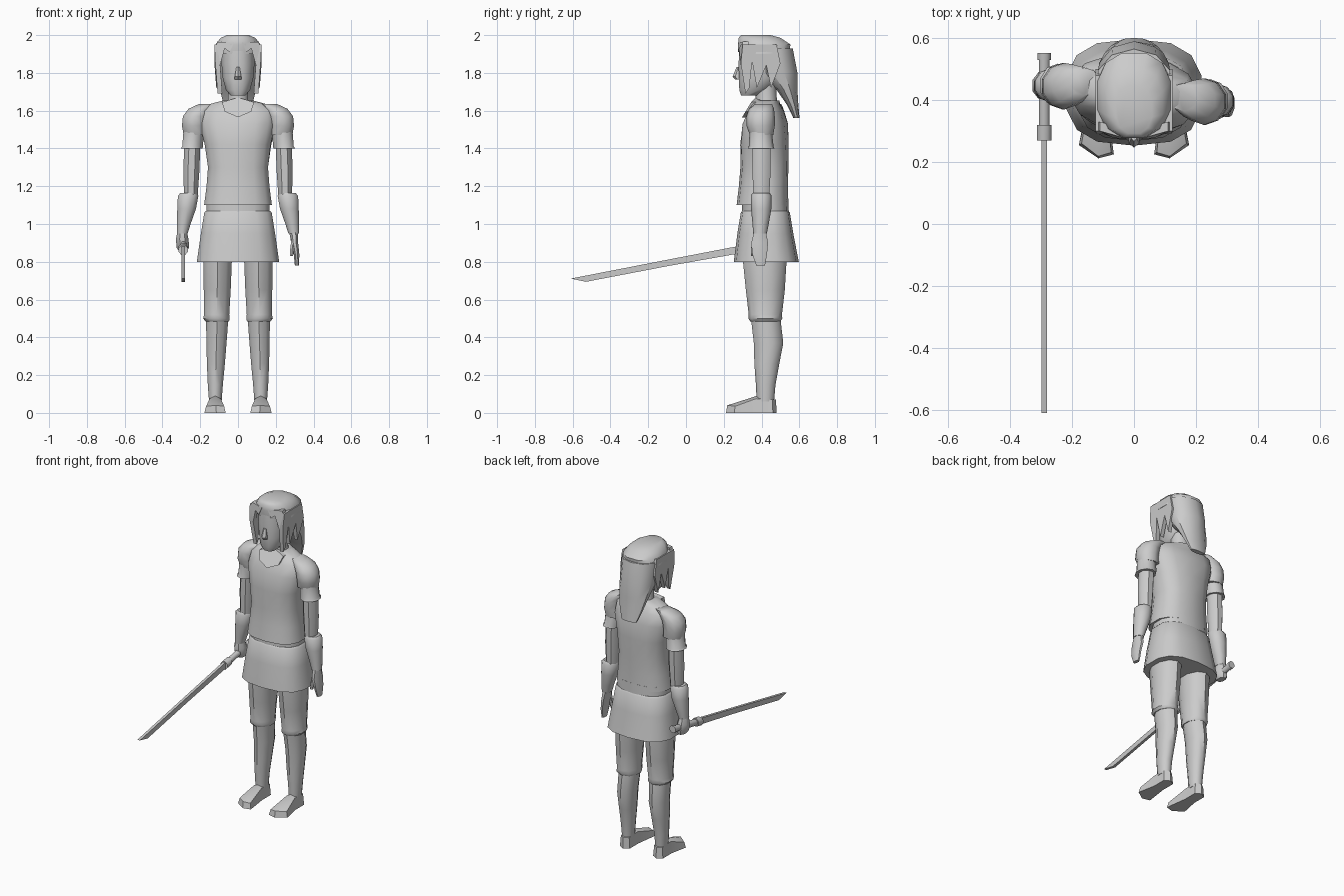
import bpy, bmesh, math
from mathutils import Vector

GREY = bpy.data.materials.new("light grey")
GREY.diffuse_color = (0.6, 0.6, 0.6, 1)


def finish(name, bm, angle=45):
    bmesh.ops.recalc_face_normals(bm, faces=bm.faces)
    me = bpy.data.meshes.new(name)
    bm.to_mesh(me)
    bm.free()
    me.materials.append(GREY)
    ob = bpy.data.objects.new(name, me)
    bpy.context.collection.objects.link(ob)
    bpy.ops.object.select_all(action='DESELECT')
    ob.select_set(True)
    bpy.context.view_layer.objects.active = ob
    bpy.ops.object.shade_smooth_by_angle(angle=math.radians(angle))
    return ob


def loft(name, rings, n=10, s=1, dy=0, power=1.0, angle=45):
    """Skin elliptical rings (x, y, z, rx, ry[, turn]); s mirrors in x."""
    bm = bmesh.new()
    loops = []
    for x, y, z, rx, ry, *t in rings:
        a0 = t[0] if t else 0
        loop = []
        for i in range(n):
            a = 2 * math.pi * (i + 0.5) / n
            c, d = math.cos(a), math.sin(a)
            u = rx * math.copysign(abs(c) ** power, c)
            v = ry * math.copysign(abs(d) ** power, d)
            px = x + u * math.cos(a0) - v * math.sin(a0)
            py = y + u * math.sin(a0) + v * math.cos(a0)
            loop.append(bm.verts.new((s * px, py + dy, z)))
        loops.append(loop)
    for a, b in zip(loops, loops[1:]):
        for i in range(n):
            j = (i + 1) % n
            bm.faces.new((a[i], a[j], b[j], b[i]))
    bm.faces.new(loops[0])
    bm.faces.new(loops[-1])
    return finish(name, bm, angle)


def slab(name, outline, offset, angle=30):
    """Extrude a planar 3D outline along an offset."""
    bm = bmesh.new()
    f = bm.faces.new([bm.verts.new(p) for p in outline])
    ext = bmesh.ops.extrude_face_region(bm, geom=[f])
    bmesh.ops.translate(bm, vec=offset,
                        verts=[v for v in ext["geom"] if isinstance(v, bmesh.types.BMVert)])
    return finish(name, bm, angle)


# Tunic, waist band and flared skirt
loft("tunic", [(0, .405, 1.10, .183, .137), (0, .41, 1.2, .17, .13), (0, .415, 1.3, .162, .127),
               (0, .415, 1.42, .178, .128, -.05), (0, .42, 1.53, .205, .12, -.1),
               (0, .425, 1.6, .2, .09, -.12), (0, .425, 1.635, .15, .07, -.12),
               (0, .43, 1.655, .075, .065, -.1)], 14, power=.8)
loft("waist_band", [(0, .42, 1.04, .172, .125), (0, .42, 1.13, .17, .122)], 14, power=.8)
loft("skirt", [(0, .425, .80, .222, .172), (0, .42, .95, .2, .148),
               (0, .42, 1.06, .182, .13), (0, .42, 1.07, .172, .122)], 14, power=.75)

# Neck with the V opening below it
loft("neck", [(0, .43, 1.6, .07, .065), (0, .425, 1.66, .056, .056), (0, .42, 1.76, .055, .055)], 10)
slab("neck_opening", [(-.085, .345, 1.645), (-.07, .315, 1.595), (0, .297, 1.565),
                      (.07, .315, 1.595), (.085, .345, 1.645), (0, .37, 1.67)], (0, .04, 0))

# Head and nose
loft("head", [(0, .335, 1.68, .04, .045), (0, .36, 1.71, .066, .08), (0, .385, 1.77, .083, .108),
              (0, .39, 1.85, .09, .115), (0, .395, 1.94, .088, .115)], 12, power=.85)
loft("nose", [(0, .285, 1.765, .02, .025), (0, .275, 1.78, .02, .028),
              (0, .285, 1.83, .01, .018)], 6)

# Hair: crown, long back and pointed side locks
loft("hair_crown", [(0, .415, 1.90, .128, .135), (0, .415, 1.95, .122, .142),
                    (0, .39, 1.985, .095, .115), (0, .37, 2.0, .06, .08)], 12, power=.85)
loft("hair_back", [(0, .585, 1.56, .055, .016), (0, .565, 1.63, .08, .03), (0, .535, 1.71, .1, .055),
                   (0, .49, 1.8, .118, .1), (0, .465, 1.93, .122, .1)], 10)
for s in (-1, 1):
    slab("hair_lock", [(s * x, y, z) for x, y, z in
                       ((.125, .30, 1.95), (.12, .29, 1.85), (.108, .315, 1.69), (.11, .335, 1.72),
                        (.12, .35, 1.86), (.112, .375, 1.72), (.12, .425, 1.84), (.115, .45, 1.72),
                        (.125, .5, 1.85), (.125, .48, 1.95))], (-s * .025, 0, 0))
    slab("fringe", [(s * .02, .275, 1.96), (s * .045, .275, 1.91), (s * .07, .28, 1.93),
                    (s * .095, .29, 1.84), (s * .12, .3, 1.93), (s * .11, .3, 1.965)], (0, .03, 0))

for s in (-1, 1):
    # Arms: the sword arm is carried a little further back
    dy = .05 if s < 0 else 0
    loft("shoulder", [(.225, .4, 1.47, .066, .062), (.232, .395, 1.52, .068, .075),
                      (.225, .395, 1.57, .07, .075), (.2, .4, 1.61, .065, .066),
                      (.16, .41, 1.635, .05, .045)], 10, s, dy)
    loft("sleeve", [(.246, .398, 1.40, .06, .07), (.24, .398, 1.41, .058, .066),
                    (.235, .395, 1.5, .056, .058)], 10, s, dy)
    loft("upper_arm", [(.25, .398, 1.13, .038, .045), (.247, .4, 1.28, .046, .052),
                       (.242, .4, 1.42, .046, .052)], 8, s, dy)
    loft("bracer", [(.295, .392, .95, .03, .036), (.287, .395, 1.0, .038, .043),
                    (.272, .398, 1.08, .052, .054), (.264, .398, 1.15, .057, .055),
                    (.26, .398, 1.165, .046, .045)], 10, s, dy)

    # Legs: thigh with knee cuff, calf and shoe
    loft("thigh", [(.11, .42, .485, .066, .08), (.114, .42, .5, .074, .09), (.113, .42, .52, .07, .088),
                   (.11, .42, .65, .075, .103), (.108, .417, .8, .079, .115),
                   (.1, .417, .9, .08, .115)], 10, s)
    loft("calf", [(.12, .42, .06, .035, .046), (.12, .422, .15, .042, .052),
                  (.117, .428, .26, .05, .066), (.114, .437, .37, .056, .078),
                  (.11, .422, .5, .062, .078)], 10, s)
    bm = bmesh.new()
    sole = [(.065, .225), (.115, .212), (.178, .255), (.155, .37), (.155, .46),
            (.12, .48), (.085, .46), (.085, .37)]
    tops = [.035, .04, .035, .075, .07, .07, .07, .075]
    low = [bm.verts.new((s * x, y, 0)) for x, y in sole]
    top = [bm.verts.new((s * (.12 + (x - .12) * .85), .38 + (y - .38) * .96, z))
           for (x, y), z in zip(sole, tops)]
    bm.faces.new(low)
    for i in range(8):
        j = (i + 1) % 8
        bm.faces.new((low[i], low[j], top[j], top[i]))
    instep = bm.verts.new((s * .12, .375, .09))
    for i in range(8):
        bm.faces.new((top[i], top[(i + 1) % 8], instep))
    finish("shoe", bm, 40)

# Open hand with thumb, and the gripping fist
loft("open_hand", [(.312, .395, .78, .012, .025), (.31, .39, .84, .016, .042),
                   (.3, .39, .9, .02, .048), (.295, .392, .96, .026, .034)], 8)
loft("thumb", [(.284, .355, .83, .009, .012), (.287, .36, .87, .012, .016),
               (.295, .37, .92, .014, .018)], 6)
loft("fist", [(-.292, .455, .855, .022, .032), (-.292, .45, .875, .036, .046),
              (-.295, .447, .92, .036, .046), (-.296, .443, .96, .027, .034)], 8)

# Sword: blade, collar, guard, grip and pommel along one tilted line
slope = .185
X = -.29


def on_line(y, up=0):
    return (X, y, .812 + slope * y + up)


def rod(name, y0, y1, rx, rz, n=8):
    bm = bmesh.new()
    ends = []
    for y in (y0, y1):
        c = Vector(on_line(y))
        ends.append([bm.verts.new(c + Vector((rx * math.cos(2 * math.pi * (i + .5) / n), 0,
                                              rz * math.sin(2 * math.pi * (i + .5) / n))))
                     for i in range(n)])
    for i in range(n):
        j = (i + 1) % n
        bm.faces.new((ends[0][i], ends[0][j], ends[1][j], ends[1][i]))
    bm.faces.new(ends[0])
    bm.faces.new(ends[1])
    finish(name, bm, 50)


blade = slab("blade", [on_line(.3, .02), on_line(-.1, .017), on_line(-.61, .012),
                       on_line(-.53, -.02), on_line(-.1, -.017), on_line(.3, -.02)], (.018, 0, 0))
blade.location.x = -.009
rod("blade_collar", .21, .3, .0125, .024, 4)
rod("guard", .27, .32, .026, .028)
rod("grip", .3, .54, .019, .021)
rod("pommel", .53, .552, .023, .024)
